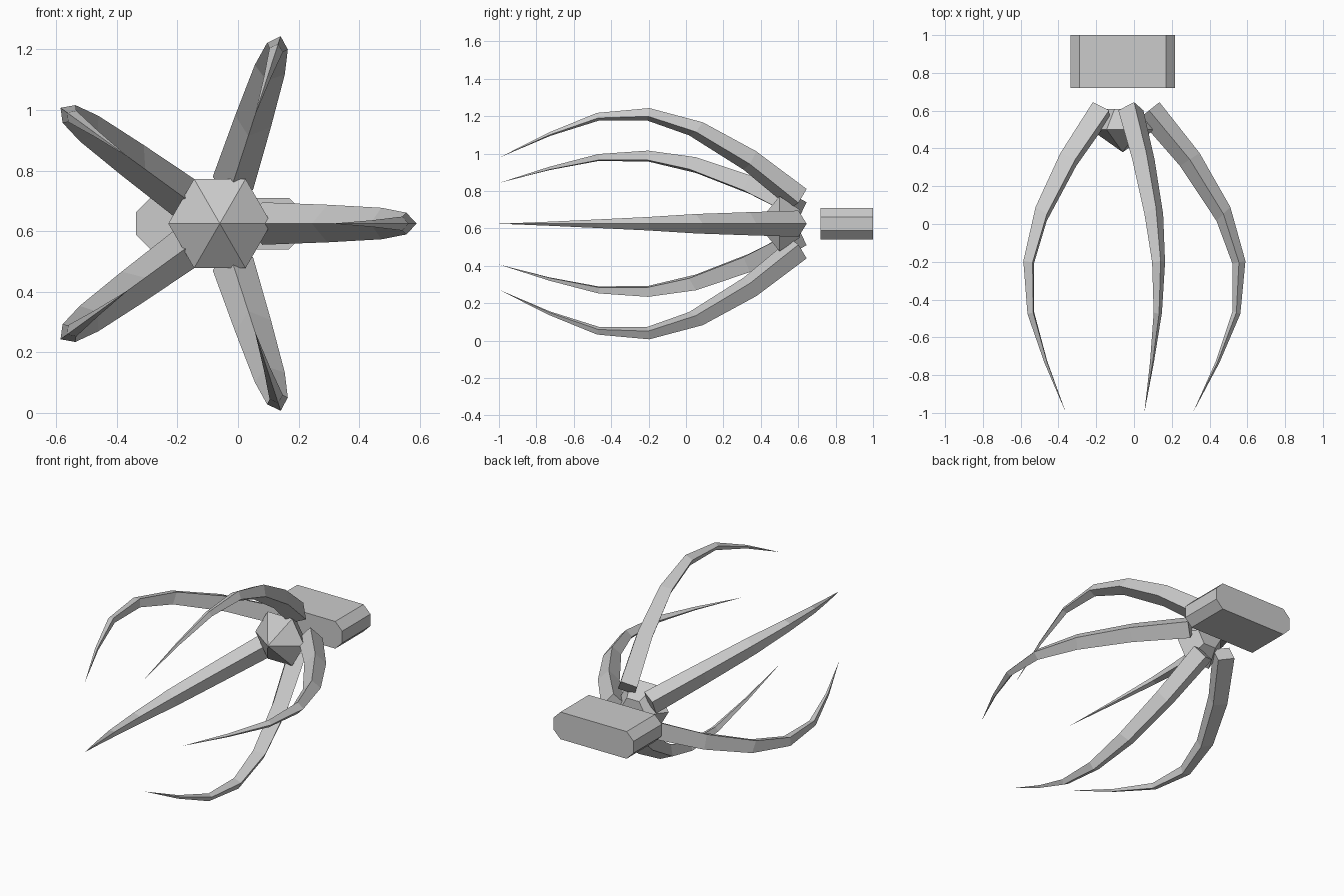
import bpy, math
from mathutils import Vector

if "Cube" in bpy.data.objects:
    bpy.data.objects.remove(bpy.data.objects["Cube"])

CX, CZ = -0.06, 0.625          # axis of the claw ring
grey = bpy.data.materials.new("plain grey")
grey.diffuse_color = (0.6, 0.6, 0.6, 1)
grey.use_nodes = True
grey.node_tree.nodes["Principled BSDF"].inputs["Base Color"].default_value = grey.diffuse_color


def make(name, verts, faces):
    mesh = bpy.data.meshes.new(name)
    mesh.from_pydata(verts, [], faces)
    mesh.materials.append(grey)
    obj = bpy.data.objects.new(name, mesh)
    bpy.context.collection.objects.link(obj)
    return obj


def polar(r, y, angle, side=0.0):
    """Point at radius r along an angle around the y axis, shifted sideways."""
    c, s = math.cos(angle), math.sin(angle)
    return (CX + r * c - side * s, y, CZ + r * s + side * c)


def bridge(start_a, start_b, n):
    return [(start_a + i, start_a + (i + 1) % n,
             start_b + (i + 1) % n, start_b + i) for i in range(n)]


# Claw sections: outer radius, outer y, inner radius, inner y, half width
claw = [(0.195, 0.645, 0.085, 0.558, 0.070),
        (0.407, 0.376, 0.304, 0.307, 0.062),
        (0.570, 0.090, 0.497, 0.016, 0.052),
        (0.650, -0.196, 0.581, -0.210, 0.036),
        (0.623, -0.476, 0.581, -0.462, 0.023),
        (0.512, -0.735, 0.494, -0.725, 0.011)]
TIP = (0.371, -1.0)

# Five curved claws with a diamond cross-section
for k in range(5):
    a = math.radians(72 * k)
    verts, faces = [], [(3, 2, 1, 0)]
    for ro, yo, ri, yi, w in claw:
        rm, ym = (ro + ri) / 2, (yo + yi) / 2
        verts += [polar(ro, yo, a), polar(rm, ym, a, w),
                  polar(ri, yi, a), polar(rm, ym, a, -w)]
    for s in range(len(claw) - 1):
        faces += bridge(4 * s, 4 * s + 4, 4)
    last = 4 * (len(claw) - 1)
    verts.append(polar(*TIP, a))
    faces += [(last + i, last + (i + 1) % 4, last + 4) for i in range(4)]
    make(f"claw_{k + 1}", verts, faces)

# Six-sided hub: pointed front, tapered flat back
verts = [polar(0.17, 0.5, math.radians(60 * i)) for i in range(6)]
verts += [polar(0.085, 0.61, math.radians(60 * i)) for i in range(6)]
verts.append((CX, 0.38, CZ))
faces = [(i, (i + 1) % 6, 12) for i in range(6)]
faces += [f[::-1] for f in bridge(0, 6, 6)] + [tuple(range(11, 5, -1))]
make("hub", verts, faces)

# Back block: chamfered bar
hx, hz, c = 0.277, 0.085, 0.048
outline = [(hx, -hz + c), (hx, hz - c), (hx - c, hz), (c - hx, hz),
           (-hx, hz - c), (-hx, c - hz), (c - hx, -hz), (hx - c, -hz)]
verts = [(CX + x, y, CZ + z) for y in (0.72, 1.0) for x, z in outline]
make("back_block", verts, [tuple(range(8)), tuple(range(15, 7, -1))]
     + [f[::-1] for f in bridge(0, 8, 8)])

# Make all normals point outward
import bmesh
for obj in bpy.context.collection.objects:
    bm = bmesh.new()
    bm.from_mesh(obj.data)
    bmesh.ops.recalc_face_normals(bm, faces=bm.faces)
    bm.to_mesh(obj.data)
    bm.free()
